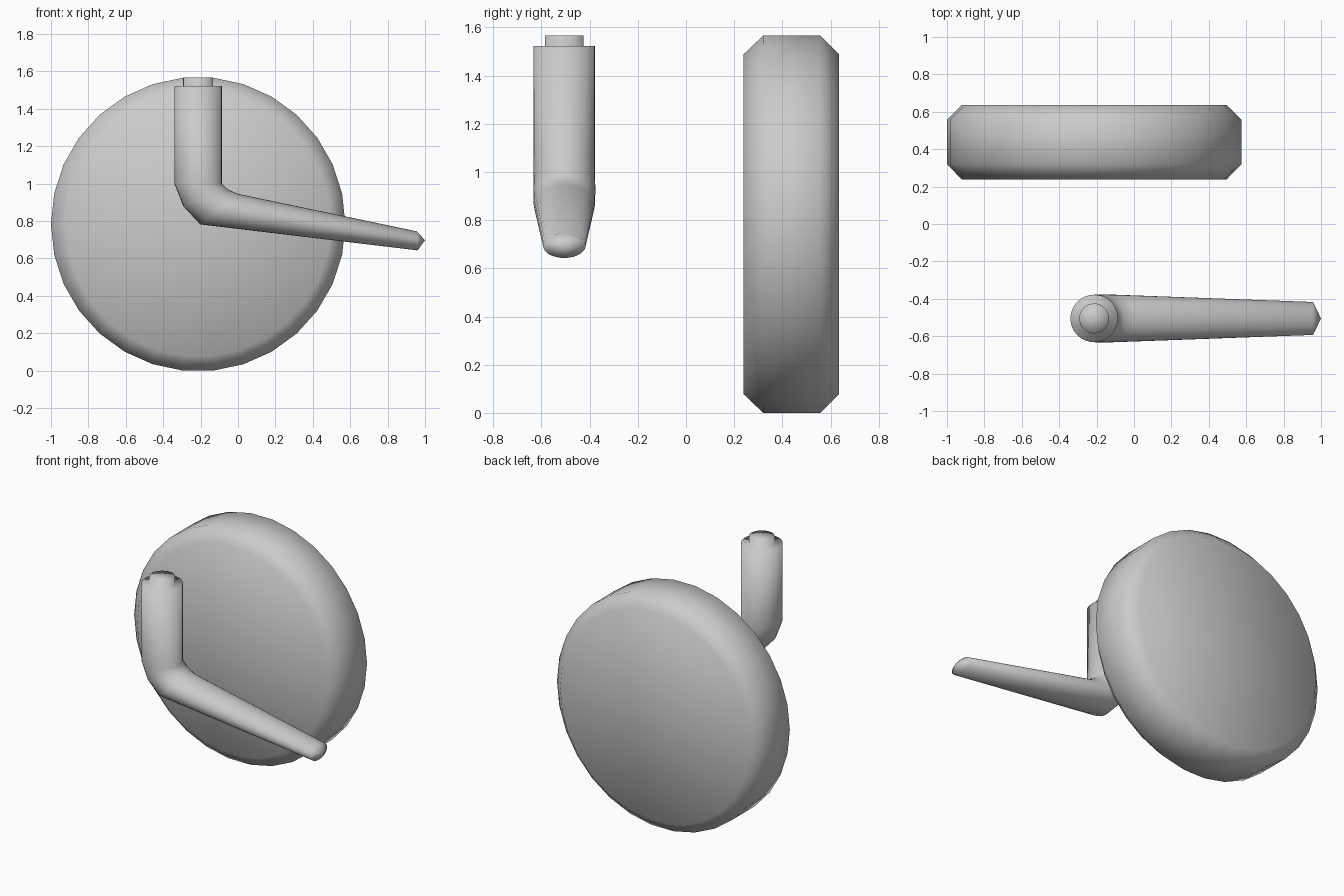
import bpy, bmesh
from math import cos, sin, pi, atan2, hypot
from mathutils import Vector

if "Cube" in bpy.data.objects:
    bpy.data.objects.remove(bpy.data.objects["Cube"])


def skin(name, rings, start_tip=None, end_tip=None):
    """Bridge successive rings of points and close both ends (fan to a tip, or n-gon)."""
    bm = bmesh.new()
    loops = [[bm.verts.new(p) for p in r] for r in rings]
    n = len(loops[0])
    for a, b in zip(loops, loops[1:]):
        for i in range(n):
            j = (i + 1) % n
            bm.faces.new((a[i], a[j], b[j], b[i]))
    for loop, tip in ((loops[0], start_tip), (loops[-1], end_tip)):
        if tip is None:
            bm.faces.new(loop)
        else:
            v = bm.verts.new(tip)
            for i in range(n):
                bm.faces.new((loop[i], loop[(i + 1) % n], v))
    bmesh.ops.recalc_face_normals(bm, faces=bm.faces)
    me = bpy.data.meshes.new(name)
    bm.to_mesh(me)
    bm.free()
    for p in me.polygons:
        p.use_smooth = True
    ob = bpy.data.objects.new(name, me)
    bpy.context.collection.objects.link(ob)
    return ob


# Round disc with bevelled rim, axis along y
CX, CZ, SIDES = -0.213, 0.783, 30
disc = [[(CX + r * cos(2 * pi * i / SIDES), y, CZ + r * sin(2 * pi * i / SIDES))
         for i in range(SIDES)]
        for y, r in ((0.238, 0.708), (0.32, 0.787), (0.557, 0.787), (0.636, 0.708))]
skin("round_disc", disc, start_tip=(CX, 0.238, CZ))

# Bent handle: each ring is given by its two ends in the xz plane and its half width in y
HY, SEG = -0.505, 32


def ring(x0, z0, x1, z1, half_width):
    mid = Vector(((x0 + x1) / 2, HY, (z0 + z1) / 2))
    half = Vector(((x1 - x0) / 2, 0, (z1 - z0) / 2))
    side = Vector((0, half_width, 0))
    return [mid + half * cos(2 * pi * i / SEG) + side * sin(2 * pi * i / SEG)
            for i in range(SEG)]


handle = [
    ring(CX - 0.08, 1.567, CX + 0.08, 1.567, 0.08),     # stud top
    ring(CX - 0.08, 1.522, CX + 0.08, 1.522, 0.08),     # stud base
    ring(CX - 0.127, 1.522, CX + 0.127, 1.522, 0.127),  # post top
    ring(CX - 0.127, 1.0, CX + 0.127, 1.0, 0.127),      # elbow start
    ring(-0.293, 0.88, -0.052, 0.967, 0.129),
    ring(-0.202, 0.782, 0.0, 0.945, 0.127),             # elbow end
    ring(0.96, 0.643, 0.955, 0.745, 0.088),             # arm end
]
skin("bent_handle", handle, start_tip=(CX, HY, 1.567), end_tip=(1.0, HY, 0.697))
